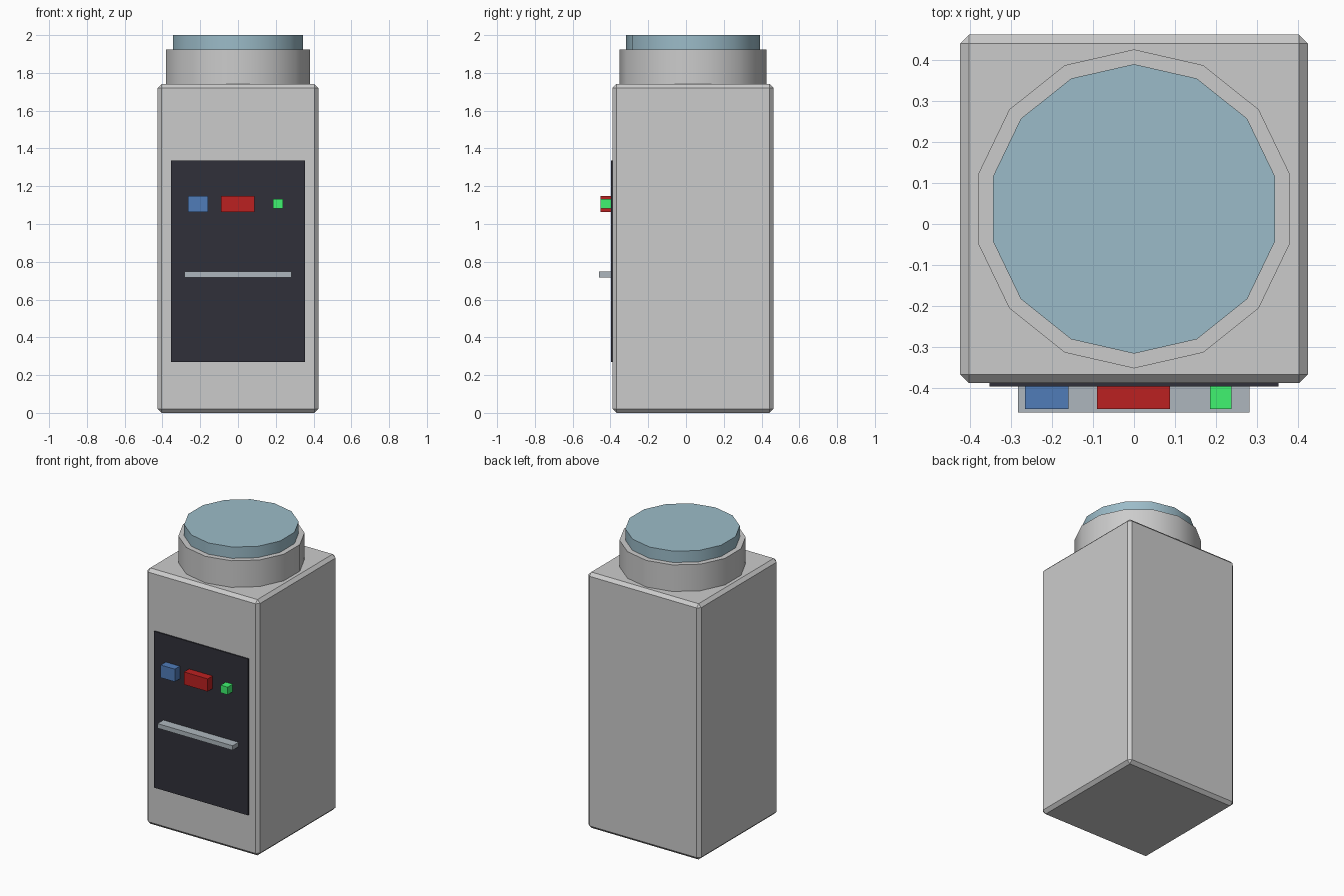
import bpy
import bmesh
from mathutils import Matrix

if "Cube" in bpy.data.objects:
    bpy.data.objects.remove(bpy.data.objects["Cube"])


def finish(name, bm, color=None):
    mesh = bpy.data.meshes.new(name)
    bm.to_mesh(mesh)
    bm.free()
    ob = bpy.data.objects.new(name, mesh)
    bpy.context.collection.objects.link(ob)
    if color:
        mat = bpy.data.materials.new(name + "_color")
        mat.diffuse_color = (*color, 1)
        mat.use_nodes = True
        mat.node_tree.nodes["Principled BSDF"].inputs["Base Color"].default_value = mat.diffuse_color
        mesh.materials.append(mat)
    return ob


def box(name, x, y, z, color=None):
    """Box from (min, max) ranges on each axis."""
    bm = bmesh.new()
    size = [r[1] - r[0] for r in (x, y, z)]
    mid = [(r[0] + r[1]) / 2 for r in (x, y, z)]
    bmesh.ops.create_cube(bm, size=1, matrix=Matrix.Translation(mid) @ Matrix.Diagonal((*size, 1)))
    return finish(name, bm, color)


def disc(name, radius, z, color=None):
    """14-sided smooth-sided cylinder on the body's axis."""
    bm = bmesh.new()
    bmesh.ops.create_cone(bm, cap_ends=True, segments=14, radius1=radius, radius2=radius,
                          depth=z[1] - z[0], matrix=Matrix.Translation((0, 0.037, (z[0] + z[1]) / 2)))
    for f in bm.faces:
        f.smooth = len(f.verts) == 4
    for e in bm.edges:
        e.smooth = all(len(f.verts) == 4 for f in e.link_faces)
    return finish(name, bm, color)


# Chamfered main body
body = box("body", (-0.425, 0.425), (-0.389, 0.463), (0, 1.742))
bevel = body.modifiers.new("chamfer", "BEVEL")
bevel.width = 0.021
bevel.segments = 1

# Collar and cap on top
disc("top_collar", 0.39, (1.735, 1.923))
disc("top_cap", 0.354, (1.9, 2.0), (0.33, 0.50, 0.58))

# Front panel
box("front_panel", (-0.354, 0.354), (-0.398, -0.38), (0.27, 1.335), (0.03, 0.03, 0.042))

# Controls and shelf on the panel
FRONT = (-0.452, -0.39)
box("blue_button", (-0.266, -0.16), FRONT, (1.063, 1.149), (0.08, 0.2, 0.48))
box("red_display", (-0.09, 0.088), FRONT, (1.063, 1.149), (0.5, 0.015, 0.015))
box("green_light", (0.186, 0.238), FRONT, (1.081, 1.133), (0.05, 0.9, 0.16))
box("slot_ledge", (-0.284, 0.282), (-0.461, -0.39), (0.718, 0.749), (0.42, 0.47, 0.51))
